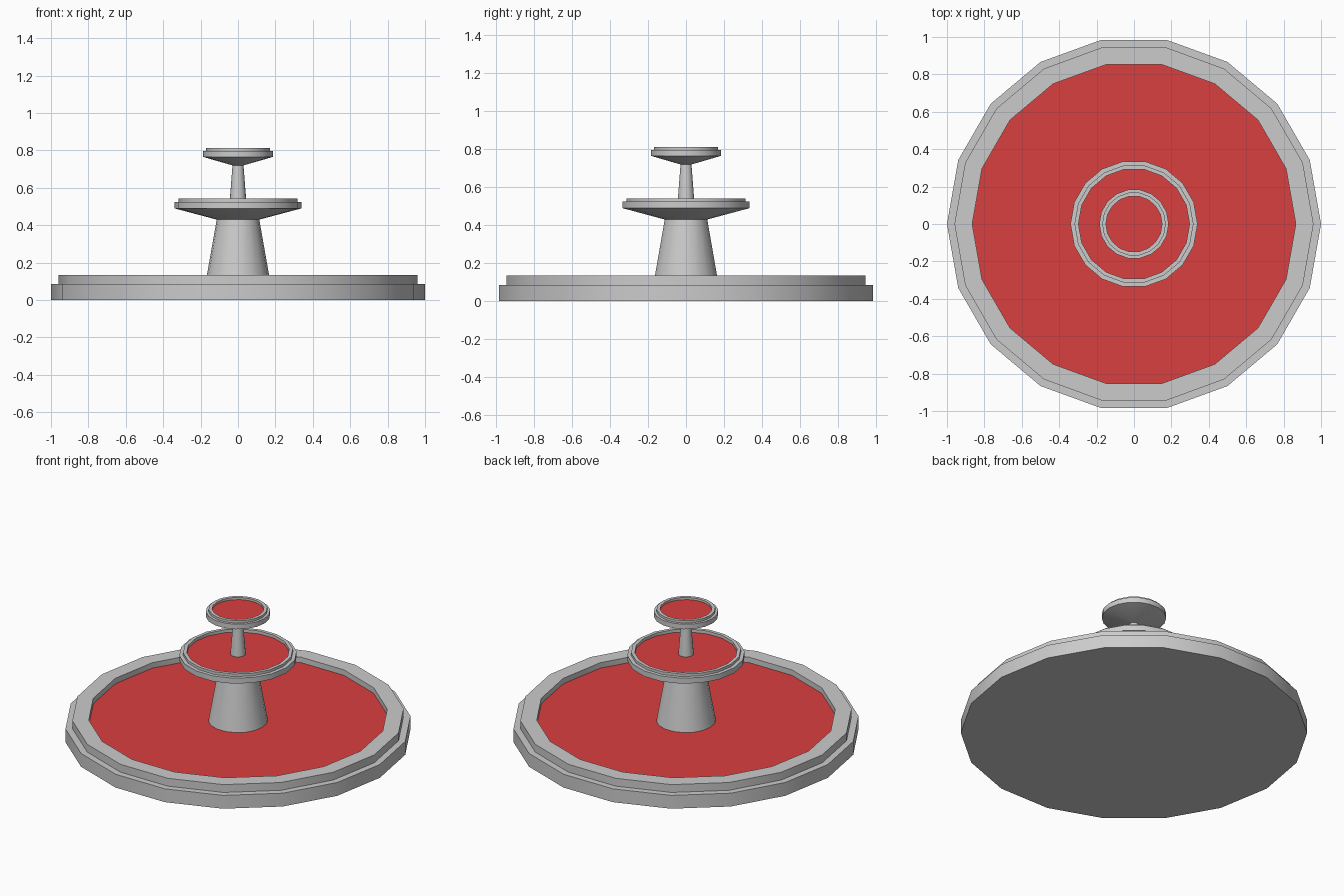
import bpy, math

if "Cube" in bpy.data.objects:
    bpy.data.objects.remove(bpy.data.objects["Cube"])

SIDES = 18

red = bpy.data.materials.new("red_water")
red.diffuse_color = (0.7, 0.05, 0.05, 1)
red.use_nodes = True
red.node_tree.nodes["Principled BSDF"].inputs["Base Color"].default_value = red.diffuse_color


def lathe(name, profile, material=None):
    """Revolve (radius, z) points about z; first and last rings are capped."""
    verts, faces = [], []
    for r, z in profile:
        for i in range(SIDES):
            a = 2 * math.pi * i / SIDES
            verts.append((r * math.cos(a), r * math.sin(a), z))
    for k in range(len(profile) - 1):
        for i in range(SIDES):
            j = (i + 1) % SIDES
            faces.append((k * SIDES + i, k * SIDES + j,
                          (k + 1) * SIDES + j, (k + 1) * SIDES + i))
    top = (len(profile) - 1) * SIDES
    faces.append(tuple(reversed(range(SIDES))))
    faces.append(tuple(range(top, top + SIDES)))
    mesh = bpy.data.meshes.new(name)
    mesh.from_pydata(verts, [], faces)
    obj = bpy.data.objects.new(name, mesh)
    bpy.context.collection.objects.link(obj)
    if material:
        mesh.materials.append(material)
    bpy.ops.object.select_all(action='DESELECT')
    obj.select_set(True)
    bpy.context.view_layer.objects.active = obj
    bpy.ops.object.shade_smooth_by_angle(angle=math.radians(30))
    return obj


def disc(name, r, z):
    """Flat water surface just above the floor of a basin."""
    mesh = bpy.data.meshes.new(name)
    pts = [(r * math.cos(2 * math.pi * i / SIDES),
            r * math.sin(2 * math.pi * i / SIDES), z) for i in range(SIDES)]
    mesh.from_pydata(pts, [], [tuple(range(SIDES))])
    mesh.materials.append(red)
    bpy.context.collection.objects.link(bpy.data.objects.new(name, mesh))


# Ground basin with stepped rim
lathe("ground_basin", [(1.0, 0), (1.0, 0.085), (0.96, 0.085), (0.96, 0.135),
                       (0.865, 0.135), (0.865, 0.09)])
disc("ground_water", 0.865, 0.1)

# Wide pedestal and middle bowl
lathe("pedestal", [(0.173, 0.095), (0.113, 0.435)])
lathe("middle_bowl", [(0.113, 0.43), (0.34, 0.49), (0.34, 0.525), (0.318, 0.525),
                      (0.318, 0.542), (0.297, 0.542), (0.297, 0.515)])
disc("middle_water", 0.297, 0.523)

# Thin stem and top bowl
lathe("stem", [(0.045, 0.52), (0.029, 0.725)])
lathe("top_bowl", [(0.029, 0.72), (0.186, 0.765), (0.186, 0.797), (0.17, 0.797),
                   (0.17, 0.812), (0.15, 0.812), (0.15, 0.79)])
disc("top_water", 0.15, 0.798)
